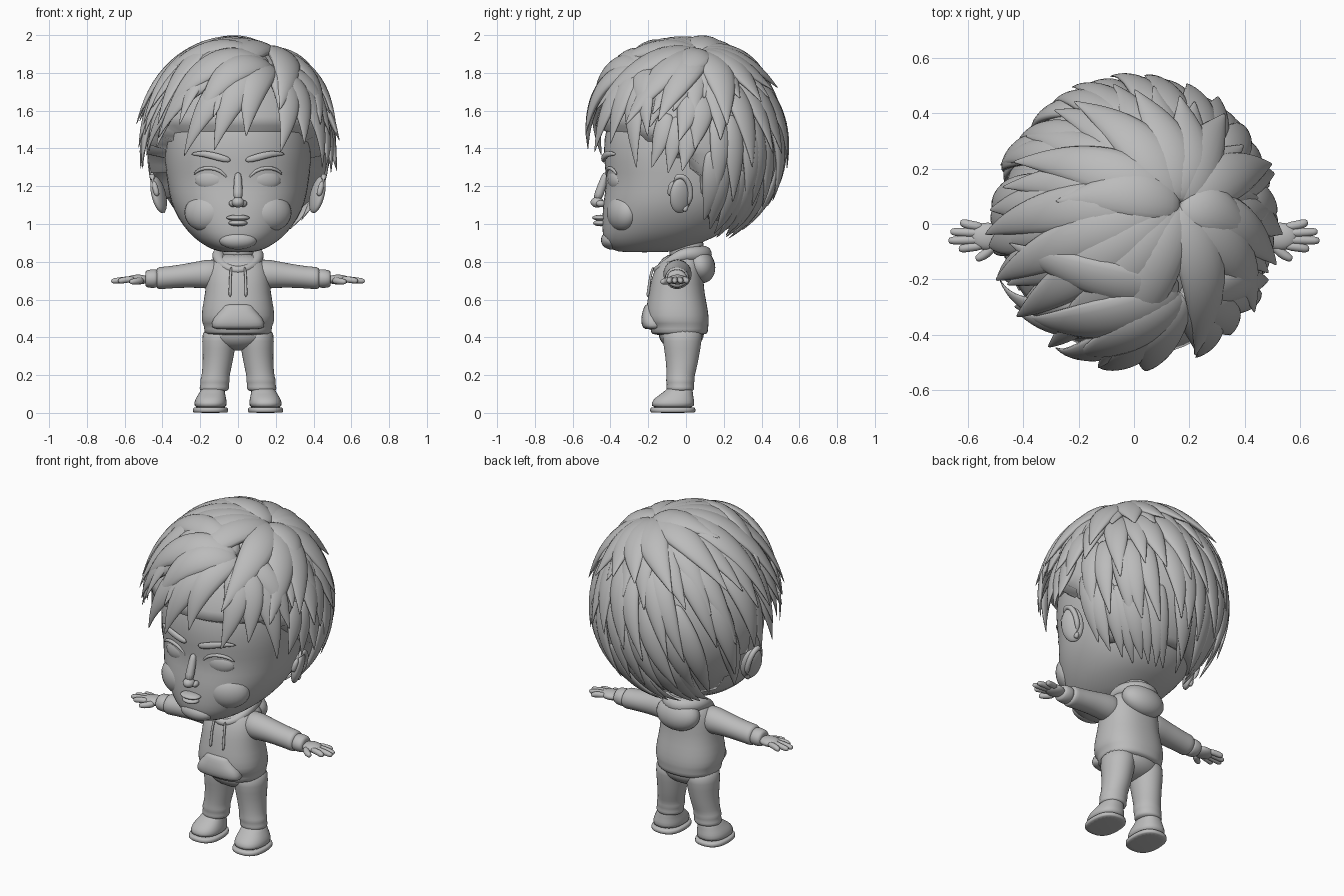
import bpy, bmesh, math, random
from mathutils import Vector, Euler, Matrix

random.seed(4)
default = bpy.data.objects.get("Cube")
if default:
    bpy.data.objects.remove(default)

clay = bpy.data.materials.new("clay_grey")
GREY = (0.5, 0.5, 0.5, 1)
clay.diffuse_color = GREY
clay.use_nodes = True
clay.node_tree.nodes["Principled BSDF"].inputs["Base Color"].default_value = GREY


def finish(name, bm, mirror=False, subdivide=1):
    """Turn a bmesh into a smooth object, optionally mirrored across x."""
    bmesh.ops.recalc_face_normals(bm, faces=bm.faces)
    for face in bm.faces:
        face.smooth = True
    mesh = bpy.data.meshes.new(name)
    bm.to_mesh(mesh)
    bm.free()
    mesh.materials.append(clay)
    obj = bpy.data.objects.new(name, mesh)
    bpy.context.collection.objects.link(obj)
    if subdivide:
        obj.modifiers.new("smooth", "SUBSURF").levels = subdivide
        obj.modifiers["smooth"].render_levels = subdivide
    if mirror:
        obj.modifiers.new("mirror", "MIRROR").use_mirror_merge = False
    return obj


def skin(bm, rings, sides=16, power=2.0, closed=False):
    """Join superelliptic rings given as (centre, u axis, v axis)."""
    def bend(value):
        return math.copysign(abs(value) ** (2 / power), value)
    loops = []
    for centre, u, v in rings:
        angles = [math.tau * i / sides for i in range(sides)]
        loops.append([bm.verts.new(centre + u * bend(math.cos(a)) + v * bend(math.sin(a)))
                      for a in angles])
    pairs = list(zip(loops, loops[1:]))
    if closed:
        pairs.append((loops[-1], loops[0]))
    else:
        bm.faces.new(loops[0])
        bm.faces.new(loops[-1])
    for low, high in pairs:
        for i in range(sides):
            j = (i + 1) % sides
            bm.faces.new((low[i], low[j], high[j], high[i]))


def stack(name, rows, axis="Z", mirror=False, sides=24, power=2.0):
    """Loft rows of (x, y, z, radius, radius) along an axis."""
    X, Y, Z = Vector((1, 0, 0)), Vector((0, 1, 0)), Vector((0, 0, 1))
    u, v = (X, Y) if axis == "Z" else (Y, Z)
    bm = bmesh.new()
    skin(bm, [(Vector(r[:3]), u * r[3], v * r[4]) for r in rows], sides, power)
    return finish(name, bm, mirror)


def tube(name, points, radii, mirror=False, closed=False, flat=1.0, sides=10):
    """Sweep a round or flattened section along points."""
    pts = [Vector(p) for p in points]
    rings, last = [], len(pts) - 1
    for i, p in enumerate(pts):
        ahead = pts[(i + 1) % len(pts)] if closed else pts[min(i + 1, last)]
        behind = pts[i - 1] if closed else pts[max(i - 1, 0)]
        tangent = (ahead - behind).normalized()
        up = Vector((0, 1, 0)) if abs(tangent.z) > 0.8 else Vector((0, 0, 1))
        u = tangent.cross(up).normalized()
        rings.append((p, u * radii[i] * flat, u.cross(tangent) * radii[i]))
    bm = bmesh.new()
    skin(bm, rings, sides, closed=closed)
    return finish(name, bm, mirror)


def ball(name, centre, radii, turn=(0, 0, 0), mirror=False):
    bm = bmesh.new()
    place = Matrix.LocRotScale(Vector(centre), Euler([math.radians(t) for t in turn]), Vector(radii))
    bmesh.ops.create_uvsphere(bm, u_segments=24, v_segments=16, radius=1, matrix=place)
    return finish(name, bm, mirror, 0)


# Head: rows of height, half width, front y, back y
HEAD = [(.85, .07, -.34, -.1), (.86, .13, -.39, -.02), (.9, .2, -.43, .08),
        (.95, .26, -.445, .2), (1.03, .32, -.445, .28), (1.12, .36, -.44, .33),
        (1.22, .375, -.42, .36), (1.32, .39, -.435, .38), (1.45, .39, -.44, .38),
        (1.6, .36, -.4, .36), (1.75, .25, -.28, .25)]
stack("head", [(0, (f + b) / 2, z, w, (b - f) / 2) for z, w, f, b in HEAD], sides=32, power=2.2)
stack("neck", [(0, .02, .78, .1, .1), (0, 0, .85, .09, .09), (0, 0, .95, .1, .1)])

# Face
tube("nose_bridge", [(0, -.42, 1.28), (0, -.445, 1.2), (0, -.475, 1.12)], [.02, .024, .03])
ball("nose_tip", (0, -.47, 1.115), (.033, .035, .028))
ball("nostril", (.028, -.45, 1.108), (.02, .026, .018), mirror=True)
ball("upper_lip", (0, -.452, 1.033), (.062, .045, .016))
ball("lower_lip", (0, -.45, 1.005), (.05, .042, .017))
ball("chin", (0, -.395, .915), (.1, .055, .05))
ball("cheek", (.17, -.335, 1.06), (.12, .075, .1), (0, 0, 25), True)
ball("eye", (.142, -.372, 1.235), (.088, .036, .058), (0, 5, 16), True)
tube("upper_eyelid", [(.05, -.415, 1.235), (.09, -.422, 1.285), (.15, -.41, 1.3), (.21, -.385, 1.29),
                      (.235, -.365, 1.26)], [.005, .01, .011, .01, .005], True)
tube("eyebrow", [(.035, -.437, 1.335), (.1, -.438, 1.352), (.18, -.418, 1.375), (.25, -.37, 1.37)],
     [.016, .021, .019, .007], True, flat=.7)
ball("ear", (.42, -.025, 1.155), (.03, .065, .1), (0, 14, 25), True)
rim = [(.43 + .025 * math.sin(t), -.03 + .055 * math.cos(t), 1.16 + .095 * math.sin(t))
       for t in [math.radians(-75 + 24 * i) for i in range(12)]]
tube("ear_rim", rim, [.016] * len(rim), True)

# Hair is laid over an ellipsoid scalp, radiating from an off-centre crown
CENTRE, SIZE = Vector((0, .005, 1.42)), Vector((.5, .51, .535))
CROWN = Vector((.34, .14, .93)).normalized()
PARTING = Vector((.34, -.5, .8)).normalized()


def aim(azimuth, elevation):
    a, e = math.radians(azimuth), math.radians(elevation)
    return Vector((math.sin(a) * math.cos(e), -math.cos(a) * math.cos(e), math.sin(e)))


def hem(angle):
    """Lowest hair elevation; angle is measured from the front."""
    if angle < 95:
        return -20 * max(0, (angle - 50) / 45)
    return -20 - 40 * min(1, (angle - 95) / 18)


def lock(bm, root, tip, width, lift=.02, flick=.05, sway=0.0):
    """Leaf-shaped strand running over the scalp from root to tip."""
    steps, path = 10, []
    for i in range(steps + 1):
        t = i / steps
        ray = root.slerp(tip, t)
        height = 1 - .04 * (1 - t) + lift * math.sin(math.pi * t ** .8) + flick * t ** 3
        path.append((t, ray, CENTRE + ray * SIZE * height))
    rings = []
    for i, (t, ray, point) in enumerate(path):
        tangent = (path[min(i + 1, steps)][2] - path[max(i - 1, 0)][2]).normalized()
        side = ray.cross(tangent).normalized()
        wide = max(width * math.sin(math.pi * (.15 + .85 * t) ** .8), .003)
        rings.append((point + side * sway * math.sin(math.pi * t),
                      side * wide, tangent.cross(side) * wide * .42))
    skin(bm, rings, 8, 1.7)


bm = bmesh.new()
bmesh.ops.create_uvsphere(bm, u_segments=48, v_segments=32, radius=1)
for v in bm.verts:
    azimuth = abs(math.degrees(math.atan2(v.co.x, -v.co.y)))
    below = hem(azimuth) + 8 > math.degrees(math.asin(max(-1, min(1, v.co.z))))
    v.co = CENTRE + v.co * SIZE * (.74 if below else .97)
finish("hair_cap", bm, subdivide=0)

# Layered side and back locks: depth, root share, count, half width, lift
bm = bmesh.new()
for depth, share, count, width, lift in [(1, .62, 30, .062, .0), (.8, .5, 28, .072, .015),
                                         (.55, .3, 24, .08, .02), (.3, .12, 17, .085, .025)]:
    for i in range(count):
        azimuth = -180 + 360 * (i + random.uniform(.25, .75)) / count
        angle = abs(azimuth)
        if angle < 55:
            continue
        low = hem(angle)
        elevation = 55 + (low - 55) * depth + random.uniform(-6, 6)
        tip = aim(azimuth, elevation)
        flick = random.uniform(.02, .09) * (.5 if elevation < -35 else 1)
        lock(bm, CROWN.slerp(tip, share), tip, width * random.uniform(.85, 1.15),
             lift, flick, random.uniform(-.02, .02))
finish("side_and_back_locks", bm)

# Long crown locks, tips as seen from above
bm = bmesh.new()
for x, y in [(-.26, .07), (-.5, -.04), (-.48, -.2), (-.4, -.32), (-.29, -.42), (-.12, -.48),
             (.47, .2), (.4, -.05), (.47, -.14), (.4, -.3), (.2, -.44),
             (-.4, .2), (-.2, .4), (0, .44), (.15, .42), (.3, .36)]:
    flat = Vector((x / SIZE.x, y / SIZE.y, 0))
    flat.z = math.sqrt(max(.03, 1 - flat.length_squared))
    lock(bm, CROWN, flat.normalized(), .105, .045, .1, .02 if x > .18 else -.02)
finish("crown_locks", bm)

# Fringe swept away from the parting, tips as seen from the front
bm = bmesh.new()
for x, z, width, lift in [(-.46, 1.36, .08, .03), (-.4, 1.45, .1, .05), (-.27, 1.36, .1, .05),
                          (-.12, 1.39, .1, .06), (.04, 1.46, .09, .07), (.21, 1.38, .085, .05),
                          (.33, 1.42, .09, .05), (.42, 1.3, .08, .04), (-.36, 1.57, .11, .09),
                          (-.2, 1.55, .1, .1), (-.45, 1.7, .09, .08), (.46, 1.46, .08, .06)]:
    face = Vector((x / SIZE.x, 0, (z - CENTRE.z) / SIZE.z))
    face.y = -math.sqrt(max(.02, 1 - face.length_squared))
    lock(bm, PARTING, face.normalized(), width, lift, .06, math.copysign(.045, x - .17))
finish("fringe_locks", bm)

# Hooded top
stack("hoodie_body", [(0, -.035, .41, .165, .14), (0, -.035, .425, .18, .153), (0, -.035, .465, .18, .153),
                      (0, -.045, .48, .195, .168), (0, -.048, .55, .192, .165), (0, -.05, .64, .172, .146),
                      (0, -.045, .72, .17, .138), (0, -.03, .79, .155, .12), (0, -.01, .85, .1, .09)],
      sides=32, power=2.3)
hood_path, hood_size = [], []
for i in range(20):
    a = math.tau * i / 20
    back = (1 - math.cos(a)) / 2
    hood_path.append((.105 * math.sin(a), -.03 - .125 * math.cos(a), .755 + .085 * min(1, back * 1.8)))
    hood_size.append(.022 + .026 * back)
tube("hood_collar", hood_path, hood_size, closed=True)
ball("hood_back", (0, .075, .78), (.135, .078, .095), (20, 0, 0))
tube("drawstring", [(.035, -.172, .775), (.04, -.188, .73), (.042, -.196, .67), (.042, -.204, .61)],
     [.007, .007, .007, .01], True)

# Front pocket: a curved plate with slanted sides
stack("front_pocket", [(0, -.17, .44, .135, .05), (0, -.175, .46, .142, .06), (0, -.175, .5, .135, .064),
                       (0, -.17, .54, .095, .06), (0, -.17, .57, .08, .05), (0, -.165, .578, .07, .035)],
      power=2.6)

# Sleeves, cuffs and hands
stack("sleeve", [(.08, -.045, .735, .08, .085), (.18, -.045, .735, .076, .075), (.25, -.045, .729, .068, .066),
                 (.32, -.046, .722, .066, .061), (.38, -.047, .716, .062, .059), (.42, -.048, .713, .064, .06),
                 (.435, -.048, .712, .052, .05)], "X", True)
stack("cuff", [(.42, -.048, .712, .05, .046), (.44, -.048, .711, .056, .051), (.485, -.048, .71, .053, .047),
               (.492, -.048, .71, .04, .035)], "X", True)
ball("palm", (.53, -.045, .706), (.062, .05, .026), mirror=True)
for finger, start, end, reach in [("index", -.078, -.09, .635), ("middle", -.056, -.06, .672),
                                  ("ring", -.034, -.028, .665), ("little", -.012, .005, .63)]:
    tube(finger + "_finger", [(.54, start, .708), (.6, (start + end) / 2, .705), (reach - .01, end, .698),
                              (reach, end, .697)], [.017, .018, .016, .008], True)
tube("thumb", [(.505, -.07, .702), (.53, -.105, .698), (.565, -.125, .694), (.573, -.128, .693)],
     [.02, .02, .016, .008], True)

# Trousers and shoes
ball("trouser_seat", (0, -.025, .42), (.175, .12, .09))
stack("trouser_leg", [(.09, -.02, .46, .098, .11), (.1, -.02, .38, .092, .104), (.104, -.02, .3, .082, .09),
                      (.113, -.024, .23, .077, .08), (.12, -.03, .19, .074, .074), (.122, -.03, .17, .081, .077),
                      (.124, -.03, .15, .074, .071), (.126, -.03, .13, .081, .076), (.127, -.03, .11, .07, .068)],
      mirror=True)
stack("shoe", [(.146, -.07, .02, .086, .114), (.146, -.07, .055, .088, .116), (.142, -.06, .085, .078, .1),
               (.136, -.04, .11, .066, .076), (.13, -.03, .14, .06, .066)], mirror=True, power=2.3)
stack("shoe_sole", [(.146, -.07, 0, .09, .116), (.146, -.07, .005, .094, .121), (.146, -.07, .026, .094, .121),
                    (.146, -.07, .032, .086, .112)], mirror=True, power=2.5)
for i in range(3):
    y, z = -.145 + .021 * i, .088 + .014 * i
    tube("shoelace", [(.1, y + .015, z - .012), (.14, y, z), (.185, y + .015, z - .012)], [.007] * 3, True)
